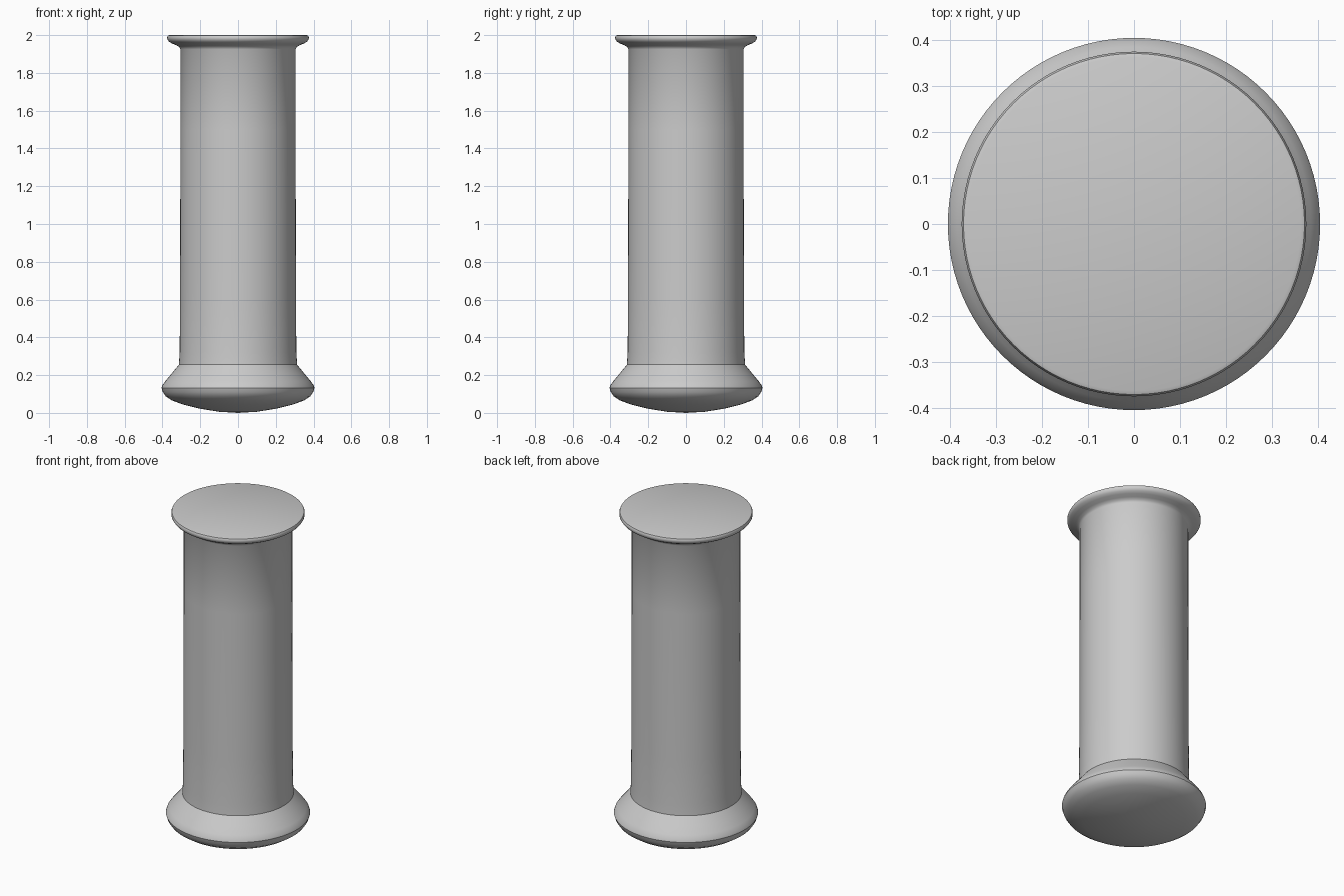
import bpy, bmesh, math

if "Cube" in bpy.data.objects:
    bpy.data.objects.remove(bpy.data.objects["Cube"])

SEGMENTS = 96


def lathe(name, profile):
    """Spin a (radius, height) profile that starts and ends on the z axis."""
    bm = bmesh.new()
    verts = [bm.verts.new((r, 0, z)) for r, z in profile]
    edges = [bm.edges.new(pair) for pair in zip(verts, verts[1:])]
    bmesh.ops.spin(bm, geom=verts + edges, cent=(0, 0, 0), axis=(0, 0, 1),
                   angle=math.tau, steps=SEGMENTS, use_duplicate=False)
    bmesh.ops.remove_doubles(bm, verts=bm.verts, dist=1e-4)
    bmesh.ops.recalc_face_normals(bm, faces=bm.faces)
    mesh = bpy.data.meshes.new(name)
    bm.to_mesh(mesh)
    bm.free()
    obj = bpy.data.objects.new(name, mesh)
    bpy.context.collection.objects.link(obj)
    bpy.context.view_layer.objects.active = obj
    obj.select_set(True)
    bpy.ops.object.shade_smooth_by_angle(angle=math.radians(35))
    obj.select_set(False)
    return obj


# Shallow domed underside and rounded foot rim
foot = [(0, 0), (0.10, 0.006), (0.20, 0.022), (0.29, 0.044), (0.35, 0.066),
        (0.383, 0.088), (0.398, 0.110), (0.405, 0.132), (0.400, 0.147),
        (0.385, 0.168), (0.35, 0.210), (0.313, 0.255)]
# Long, nearly straight shaft
shaft = [(0.309, 0.32), (0.307, 0.6), (0.306, 1.0), (0.305, 1.5), (0.305, 1.925)]
# Flared top flange with a softly rounded edge and flat cap
flange = [(0.312, 1.938), (0.328, 1.947), (0.350, 1.956), (0.366, 1.966),
          (0.374, 1.977), (0.375, 1.988), (0.371, 1.997), (0.363, 2.0), (0, 2.0)]

lathe("pillar", foot + shaft + flange)
